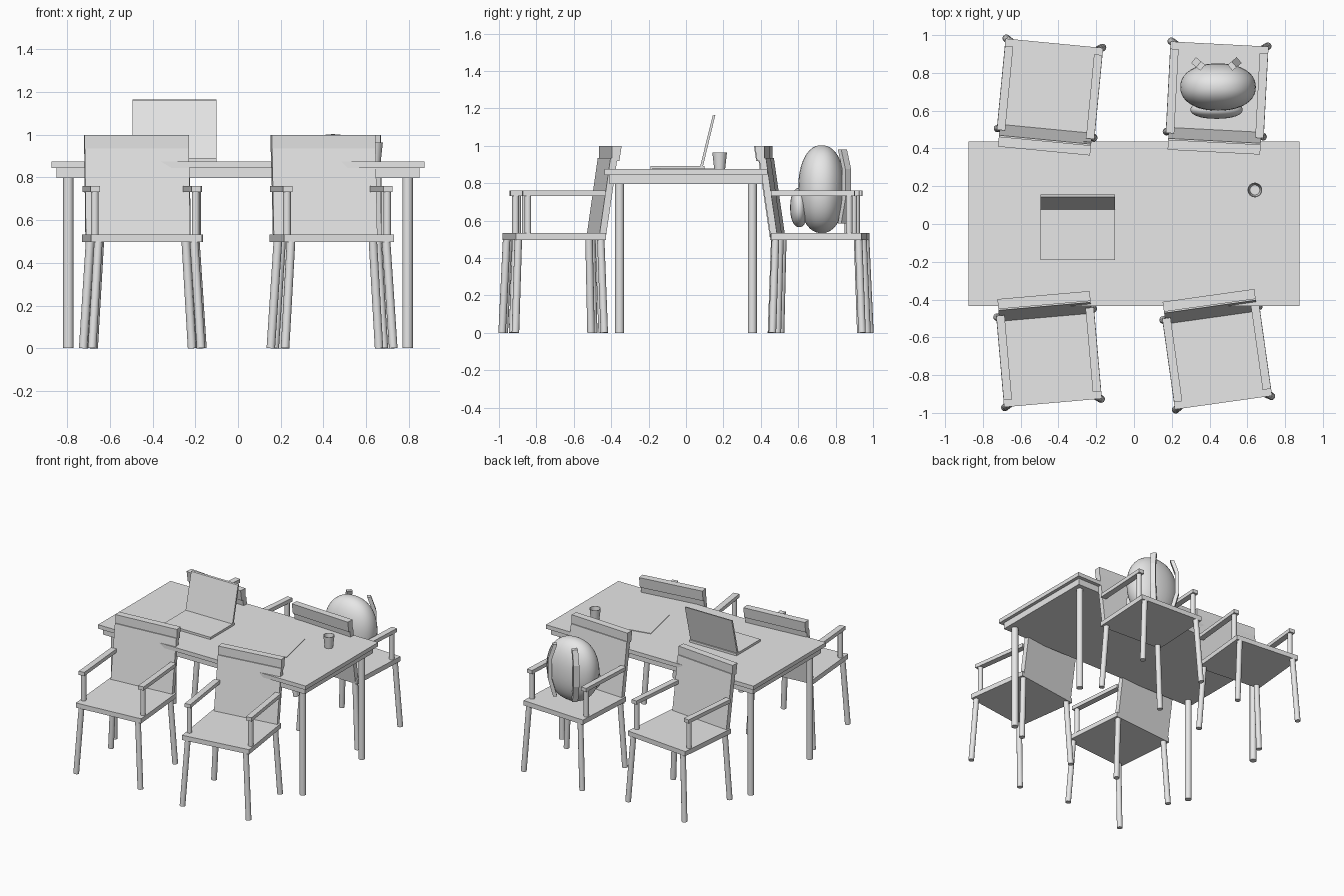
import bpy, bmesh, math
from mathutils import Matrix, Vector

cube = bpy.data.objects.get("Cube")
if cube:
    bpy.data.objects.remove(cube, do_unlink=True)

grey = bpy.data.materials.new("plain_grey")
grey.use_nodes = True
tone = (0.8, 0.8, 0.8, 1)
grey.diffuse_color = tone
grey.node_tree.nodes["Principled BSDF"].inputs["Base Color"].default_value = tone
HOME = Matrix.Identity(4)


def finish(name, bm, place=HOME, smooth=False):
    bmesh.ops.recalc_face_normals(bm, faces=bm.faces)
    mesh = bpy.data.meshes.new(name)
    bm.to_mesh(mesh)
    bm.free()
    mesh.materials.append(grey)
    obj = bpy.data.objects.new(name, mesh)
    obj.matrix_world = place
    bpy.context.collection.objects.link(obj)
    if smooth:
        bpy.ops.object.select_all(action='DESELECT')
        obj.select_set(True)
        bpy.context.view_layer.objects.active = obj
        bpy.ops.object.shade_smooth_by_angle(angle=math.radians(40))
    return obj


def box(name, low, high, place=HOME):
    low, high = Vector(low), Vector(high)
    bm = bmesh.new()
    bmesh.ops.create_cube(bm, size=1)
    for v in bm.verts:
        v.co = (low + high) / 2 + v.co * (high - low)
    return finish(name, bm, place)


def rod(name, start, end, radius, place=HOME):
    start, end = Vector(start), Vector(end)
    axis = end - start
    turn = axis.to_track_quat('Z', 'Y').to_matrix().to_4x4()
    bm = bmesh.new()
    bmesh.ops.create_cone(bm, cap_ends=True, segments=16, radius1=radius,
                          radius2=radius, depth=axis.length,
                          matrix=Matrix.Translation((start + end) / 2) @ turn)
    return finish(name, bm, place, True)


def extrude_x(name, outline, half_width, place=HOME):
    """Extrude a closed (y, z) outline along x."""
    bm = bmesh.new()
    face = bm.faces.new([bm.verts.new((-half_width, y, z)) for y, z in outline])
    out = bmesh.ops.extrude_face_region(bm, geom=[face])
    for v in out["geom"]:
        if isinstance(v, bmesh.types.BMVert):
            v.co.x = half_width
    return finish(name, bm, place)


def placed(x, y, z, degrees):
    return Matrix.Translation((x, y, z)) @ Matrix.Rotation(math.radians(degrees), 4, 'Z')


def pillow(name, centre, radii, power):
    """Rounded, slightly boxy cushion shape."""
    bm = bmesh.new()
    bmesh.ops.create_uvsphere(bm, u_segments=40, v_segments=24, radius=1)
    for v in bm.verts:
        n = sum(abs(c) ** power for c in v.co) ** (1 / power)
        v.co = Vector(centre) + Vector(c / n * r for c, r in zip(v.co, radii))
    return finish(name, bm, HOME, True)


# Table
box("table_top", (-0.875, -0.435, 0.845), (0.875, 0.437, 0.875))
box("table_apron", (-0.85, -0.41, 0.797), (0.85, 0.41, 0.845))
for sx in (-1, 1):
    for sy in (-1, 1):
        rod("table_leg", (sx * 0.795, sy * 0.355, 0), (sx * 0.795, sy * 0.355, 0.8), 0.024)


# Armchairs, backs towards the table
def chair(place):
    box("chair_seat", (-0.26, -0.243, 0.497), (0.26, 0.243, 0.533), place)
    extrude_x("chair_back", [(0.207, 0.5), (0.27, 0.935), (0.277, 0.935), (0.277, 1.0),
                             (0.33, 1.0), (0.318, 0.92), (0.305, 0.92), (0.243, 0.5)],
              0.245, place)
    for s in (-1, 1):
        rod("chair_front_leg", (s * 0.256, -0.245, 0), (s * 0.225, -0.225, 0.5), 0.02, place)
        rod("chair_back_leg", (s * 0.256, 0.235, 0), (s * 0.225, 0.22, 0.5), 0.02, place)
        box("chair_arm", (s * 0.237 - 0.022, -0.205, 0.732),
            (s * 0.237 + 0.022, 0.242, 0.76), place)
        rod("chair_arm_post", (s * 0.237, -0.175, 0.53), (s * 0.237, -0.175, 0.735), 0.018, place)


for x, y, angle in ((-0.45, -0.705, 5), (0.44, -0.705, 8),
                    (-0.445, 0.715, 174.5), (0.44, 0.71, 177)):
    chair(placed(x, y, 0, angle))

# Open laptop
box("laptop_base", (-0.495, -0.19, 0.875), (-0.1, 0.1, 0.892))
extrude_x("laptop_screen", [(0.075, 0.888), (0.143, 1.162), (0.157, 1.165), (0.09, 0.888)],
          0.1975, Matrix.Translation((-0.2975, 0, 0)))

# Paper sheet
box("paper_sheet", (-0.12, -0.167, 0), (0.12, 0.167, 0.004), placed(0.348, 0.006, 0.875, 12))

# Hollow cup, turned from a profile
bm = bmesh.new()
profile = [(0, 0), (0.029, 0), (0.039, 0.09), (0.035, 0.09), (0.026, 0.008), (0, 0.008)]
points = [bm.verts.new((r, 0, z)) for r, z in profile]
edges = [bm.edges.new(pair) for pair in zip(points, points[1:])]
bmesh.ops.spin(bm, geom=points + edges, axis=(0, 0, 1), cent=(0, 0, 0),
               angle=math.tau, steps=24)
bmesh.ops.remove_doubles(bm, verts=bm.verts, dist=0.0005)
finish("cup", bm, Matrix.Translation((0.64, 0.18, 0.875)), True)

# Backpack on the back chair
pillow("backpack_body", (0.445, 0.725, 0.768), (0.2, 0.125, 0.235), 2.2)
pillow("backpack_pocket", (0.437, 0.605, 0.67), (0.138, 0.048, 0.105), 2.2)
outer = [(0.005, 0.205), (0.04, 0.1), (0.04, -0.06), (0.005, -0.19)]
strap = outer + [(y - 0.028, z) for y, z in reversed(outer)]
for s in (-1, 1):
    extrude_x("backpack_strap", strap, 0.02,
              placed(0.436 + s * 0.09, 0.842, 0.775, -s * 50))
